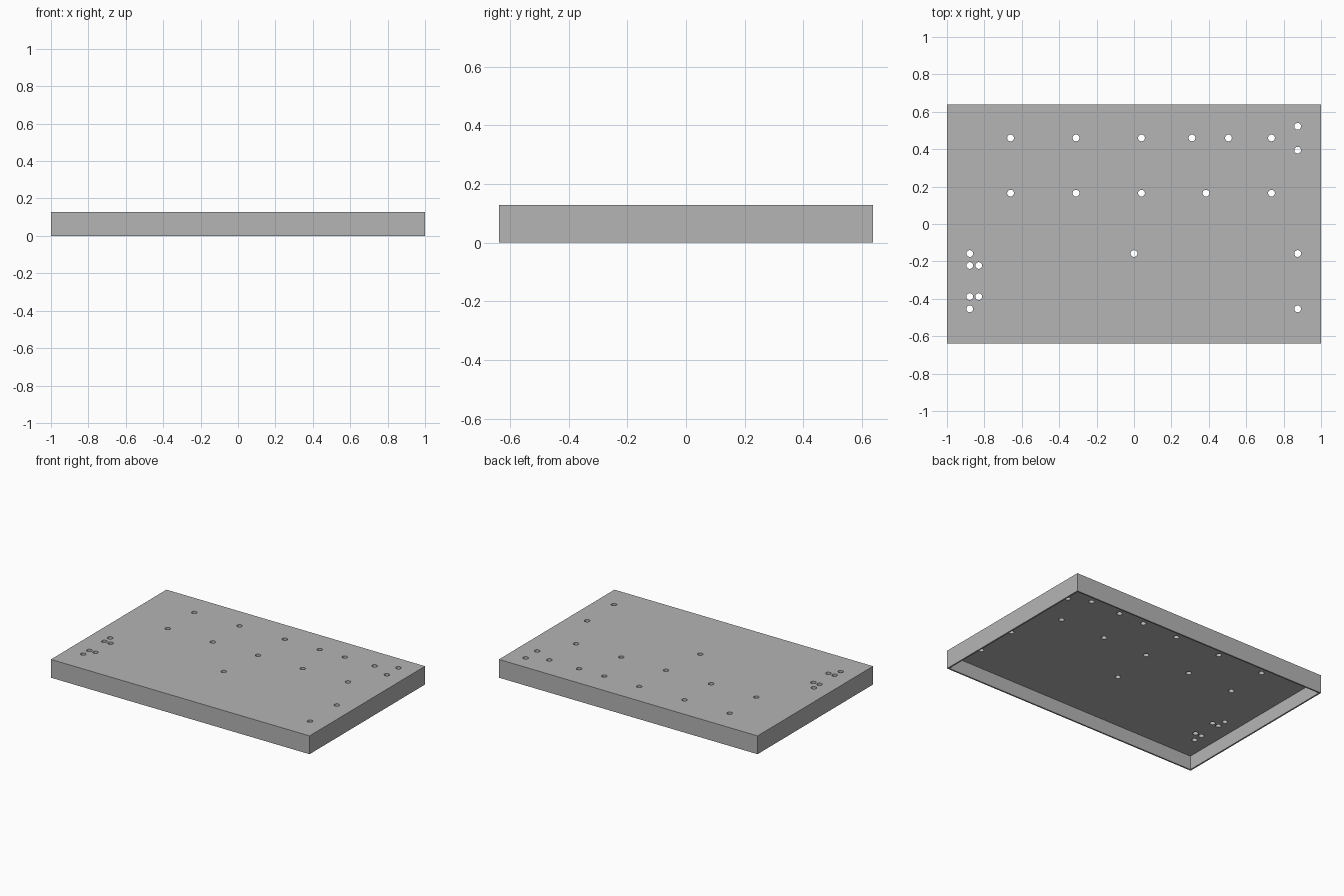
import bpy
import bmesh
from mathutils import Matrix

if "Cube" in bpy.data.objects:
    bpy.data.objects.remove(bpy.data.objects["Cube"])

W, D, H = 2.0, 1.276, 0.128      # outer size
WALL, TOP = 0.015, 0.031         # side wall and top plate thickness
HOLE_R = 0.018

grey = bpy.data.materials.new("grey")
grey.diffuse_color = (0.46, 0.46, 0.46, 1)
grey.use_nodes = True
grey.node_tree.nodes["Principled BSDF"].inputs["Base Color"].default_value = grey.diffuse_color


def make_object(name, bm):
    mesh = bpy.data.meshes.new(name)
    bm.to_mesh(mesh)
    bm.free()
    mesh.materials.append(grey)
    obj = bpy.data.objects.new(name, mesh)
    bpy.context.collection.objects.link(obj)
    return obj


# Shallow cover: box inset from below and pushed up to leave a thin rim
bm = bmesh.new()
bmesh.ops.create_cube(bm, size=1, matrix=Matrix.Translation((0, 0, H / 2))
                      @ Matrix.Diagonal((W, D, H, 1)))
bottom = min(bm.faces, key=lambda f: f.calc_center_median().z)
bmesh.ops.inset_region(bm, faces=[bottom], thickness=WALL)
inner = bmesh.ops.extrude_discrete_faces(bm, faces=[bottom])["faces"][0]
bmesh.ops.translate(bm, verts=inner.verts, vec=(0, 0, H - TOP))
bmesh.ops.recalc_face_normals(bm, faces=bm.faces)
cover = make_object("cover", bm)

# Hole positions: rows given as y and the x values along it
rows = [
    (0.46, (-0.66, -0.31, 0.04, 0.31, 0.505, 0.735)),
    (0.165, (-0.66, -0.31, 0.04, 0.385, 0.735)),
    (0.522, (0.875,)),
    (0.395, (0.875,)),
    (-0.158, (-0.878, 0.0, 0.875)),
    (-0.222, (-0.878, -0.83)),
    (-0.388, (-0.878, -0.83)),
    (-0.454, (-0.878, 0.875)),
]

# Drill cylinders for all holes
bm = bmesh.new()
for y, xs in rows:
    for x in xs:
        bmesh.ops.create_cone(bm, cap_ends=True, segments=32, radius1=HOLE_R,
                              radius2=HOLE_R, depth=0.1,
                              matrix=Matrix.Translation((x, y, H - TOP / 2)))
drills = make_object("hole_cutter", bm)
drills.hide_render = True

# Cut the holes through the top plate
mod = cover.modifiers.new("holes", 'BOOLEAN')
mod.operation = 'DIFFERENCE'
mod.solver = 'EXACT'
mod.object = drills
bpy.context.view_layer.objects.active = cover
cover.select_set(True)
bpy.ops.object.modifier_apply(modifier=mod.name)
bpy.data.objects.remove(drills)

# Round hole walls, crisp edges elsewhere
bpy.ops.object.shade_smooth_by_angle(angle=0.5)
